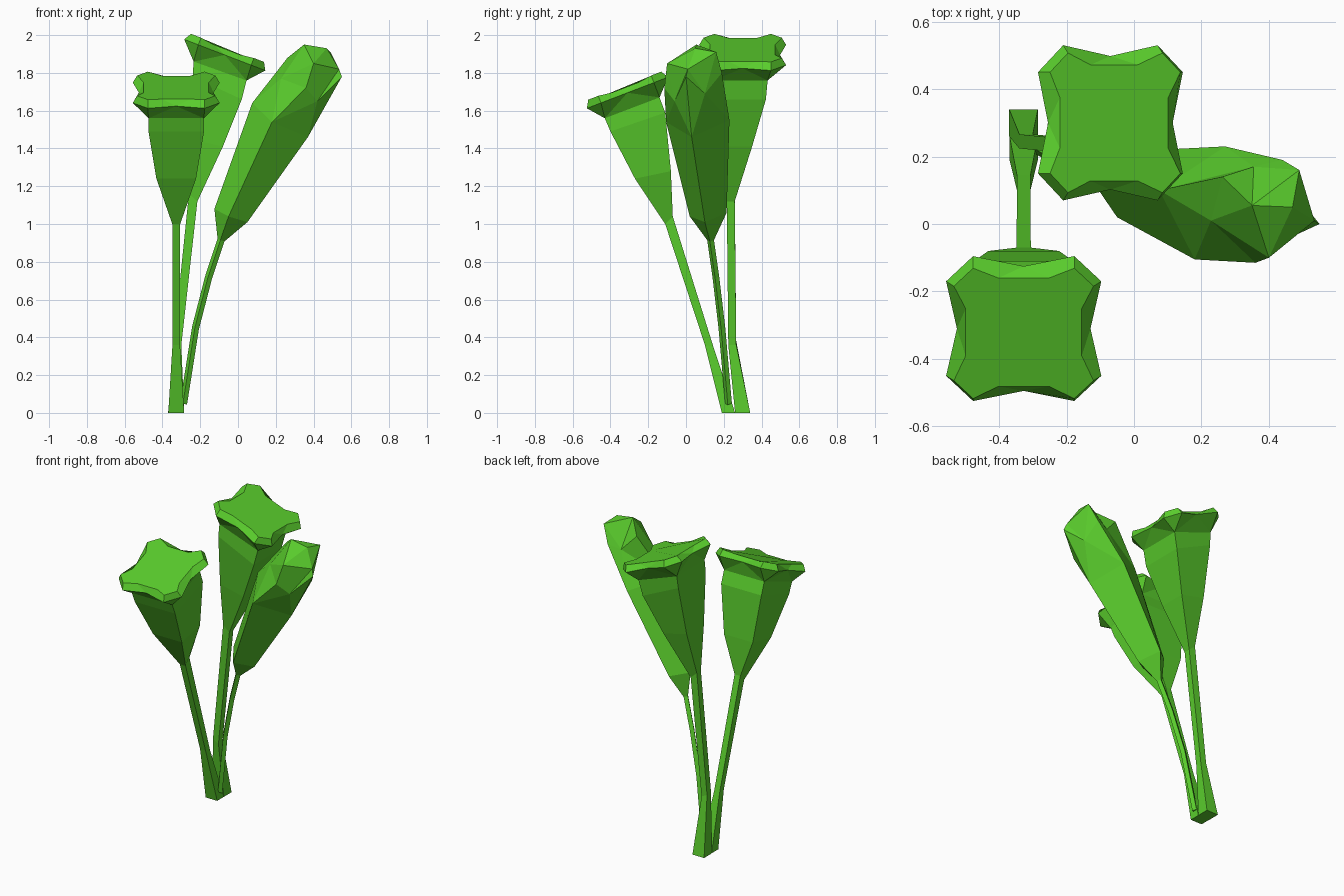
import bpy, bmesh, math
from mathutils import Vector

if "Cube" in bpy.data.objects:
    bpy.data.objects.remove(bpy.data.objects["Cube"])

green = bpy.data.materials.new("leaf_green")
green.diffuse_color = (0.1, 0.6, 0.025, 1)
green.use_nodes = True
green.node_tree.nodes["Principled BSDF"].inputs["Base Color"].default_value = green.diffuse_color


def finish(name, bm):
    bmesh.ops.recalc_face_normals(bm, faces=bm.faces)
    mesh = bpy.data.meshes.new(name)
    bm.to_mesh(mesh)
    bm.free()
    mesh.materials.append(green)
    bpy.context.collection.objects.link(bpy.data.objects.new(name, mesh))


def loft(bm, rings):
    """Skin a list of equal-length point rings, cap the start, return last ring."""
    rows = [[bm.verts.new(p) for p in r] for r in rings]
    n = len(rows[0])
    bm.faces.new(rows[0])
    for a, b in zip(rows, rows[1:]):
        for i in range(n):
            j = (i + 1) % n
            bm.faces.new((a[i], a[j], b[j], b[i]))
    return rows[-1]


def turn(p, k):
    """Rotate a 2D point by k quarter turns."""
    x, y = p
    for _ in range(k):
        x, y = -y, x
    return x, y


def open_flower(name, lean, side, profile, centre, tilt):
    """Square stem and funnel with a notched, tilted rim.
    profile: lean-side (u, z), back-side (u, z), sideways centre and half width."""
    bm = bmesh.new()
    up = Vector((0, 0, 1))
    rings = []
    for u0, z0, u1, z1, v, w in profile:
        rings.append([lean * u + side * (v + s * w) + up * z
                      for u, z, s in ((u0, z0, 1), (u1, z1, 1), (u1, z1, -1), (u0, z0, -1))])
    q = loft(bm, rings)

    # rim: lobed outer ring and slightly higher inset top ring
    t = math.radians(tilt)
    U = lean * math.cos(t) - up * math.sin(t)
    N = lean * math.sin(t) + up * math.cos(t)

    def ring(p, h):
        pts = [turn(p, k) for k in range(4)]
        return [bm.verts.new(centre + U * x + side * y + N * h) for x, y in pts]

    a, b, m = ring((.23, .15), 0), ring((.15, .23), 0), ring((0, .198), 0)
    a2, b2 = ring((.207, .15), .04), ring((.15, .207), .04)
    s, e = ring((.075, .172), .03), ring((-.075, .172), .03)
    top = []
    for i in range(4):
        j = (i + 1) % 4
        for f in ((q[i], a[i], b[i]), (q[i], b[i], m[i]), (q[i], m[i], q[j]),
                  (q[j], m[i], a[j]), (a[i], b[i], b2[i], a2[i]),
                  (b[i], m[i], s[i], b2[i]), (m[i], e[i], s[i]),
                  (m[i], a[j], a2[j], e[i])):
            bm.faces.new(f)
        top += [a2[i], b2[i], s[i], e[i]]
    bm.faces.new(top)
    finish(name, bm)


X, Y = Vector((1, 0, 0)), Vector((0, 1, 0))

# front flower, leaning towards -y
open_flower("front_flower", -Y, X, [
    (-.19, 0, -.26, 0, -.327, .042),
    (-.10, .36, -.145, .35, -.327, .02),
    (.11, 1.0, .07, 1.04, -.327, .021),
    (.27, 1.24, .08, 1.28, -.327, .105),
    (.40, 1.49, .11, 1.59, -.327, .147),
    (.43, 1.56, .14, 1.67, -.327, .147)], Vector((-.327, -.31, 1.695)), 21)

# back flower, leaning towards +x
open_flower("back_flower", X, Y, [
    (-.285, 0, -.37, 0, .30, .04),
    (-.30, .36, -.34, .38, .245, .021),
    (-.215, 1.12, -.26, 1.16, .237, .021),
    (-.08, 1.41, -.25, 1.45, .26, .09),
    (.02, 1.66, -.24, 1.78, .28, .143),
    (.045, 1.76, -.235, 1.86, .287, .145)], Vector((-.07, .30, 1.895)), 21)

# closed bud: diamond section, ridges ordered left, front, right, back
bm = bmesh.new()
rings = []
for x, y, z in ((-.288, .225, .05), (-.225, .19, .45), (-.155, .158, .72), (-.09, .13, .915)):
    c, r = Vector((x, y, z)), .018
    rings.append([c + Vector(o) * r for o in ((-1, .2, .4), (-.2, -1, 0), (1, -.2, -.4), (.2, 1, 0))])
rings.append([(-.125, .13, 1.08), (-.05, .02, 1.04), (.05, .10, 1.01), (-.025, .215, 1.06)])
rings.append([(.075, .10, 1.64), (.18, -.105, 1.54), (.37, .03, 1.46), (.27, .23, 1.55)])
q = loft(bm, rings)


def verts(points):
    return [bm.verts.new(p) for p in points]


# folded petal tips with dents between them
corner = verts([(.262, .14, 1.88), (.36, -.115, 1.72), (.55, 0, 1.78), (.44, .19, 1.80)])
dent = verts([(.228, .01, 1.77), (.42, -.06, 1.65), (.47, .10, 1.69), (.355, .17, 1.78)])
tip = verts([(.35, .055, 1.95), (.40, -.10, 1.85), (.535, .01, 1.82), (.49, .16, 1.91)])
peak = bm.verts.new((.47, .05, 1.93))
for i in range(4):
    j = (i + 1) % 4
    for f in ((q[i], corner[i], dent[i]), (q[i], dent[i], q[j]), (q[j], dent[i], corner[j]),
              (corner[i], tip[i], dent[i]), (dent[i], tip[i], tip[j]),
              (dent[i], tip[j], corner[j]), (tip[i], peak, tip[j])):
        bm.faces.new(f)
finish("closed_bud", bm)
